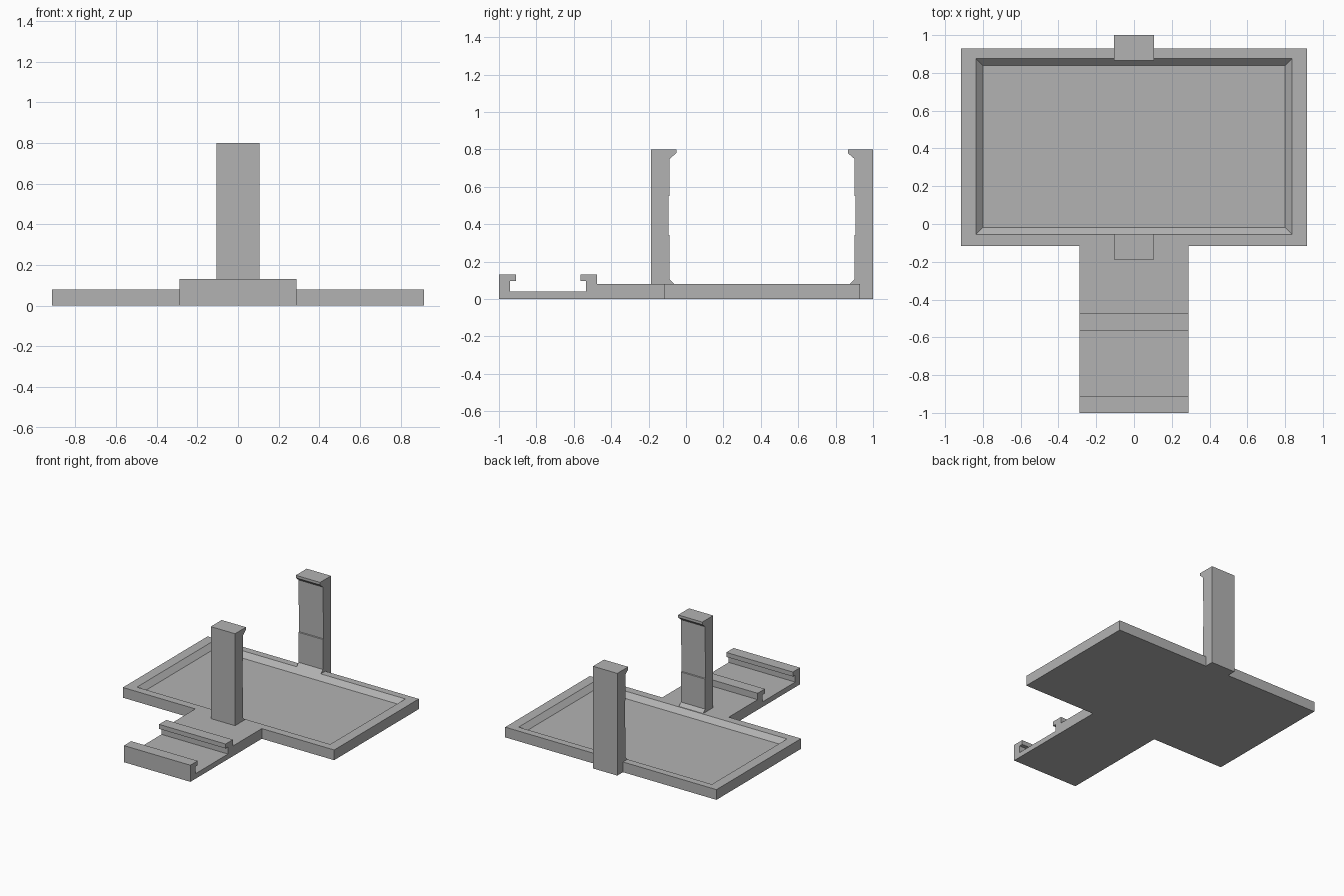
import bpy
import bmesh

cube = bpy.data.objects.get("Cube")
if cube:
    bpy.data.objects.remove(cube, do_unlink=True)

grey = bpy.data.materials.new("plain grey")
grey.use_nodes = True
colour = (0.45, 0.45, 0.45, 1)
grey.diffuse_color = colour
grey.node_tree.nodes["Principled BSDF"].inputs["Base Color"].default_value = colour


def finish(name, bm):
    bmesh.ops.recalc_face_normals(bm, faces=bm.faces[:])
    mesh = bpy.data.meshes.new(name)
    bm.to_mesh(mesh)
    bm.free()
    mesh.materials.append(grey)
    obj = bpy.data.objects.new(name, mesh)
    bpy.context.collection.objects.link(obj)
    return obj


def side_prism(name, profile, half_width):
    """Extrude a (y, z) profile across x."""
    bm = bmesh.new()
    face = bm.faces.new([bm.verts.new((-half_width, y, z)) for y, z in profile])
    moved = bmesh.ops.extrude_face_region(bm, geom=[face])["geom"]
    verts = [v for v in moved if isinstance(v, bmesh.types.BMVert)]
    bmesh.ops.translate(bm, verts=verts, vec=(2 * half_width, 0, 0))
    return finish(name, bm)


# Tray: stacked rectangular rings, from underside up over the rim to the recessed floor
bm = bmesh.new()
levels = [(0.915, -0.117, 0.93, 0), (0.915, -0.117, 0.93, 0.08),
          (0.837, -0.055, 0.875, 0.08), (0.80, -0.018, 0.838, 0.043)]
rings = []
for half, front, back, z in levels:
    corners = [(-half, front), (half, front), (half, back), (-half, back)]
    rings.append([bm.verts.new((x, y, z)) for x, y in corners])
for low, high in zip(rings, rings[1:]):
    for i in range(4):
        j = (i + 1) % 4
        bm.faces.new((low[i], low[j], high[j], high[i]))
bm.faces.new(rings[0])
bm.faces.new(rings[-1])
finish("tray", bm)

# Front arm with two overhanging rails around a slot
arm = [(-1, 0), (-1, 0.13), (-0.91, 0.13), (-0.91, 0.095), (-0.94, 0.095),
       (-0.94, 0.04), (-0.535, 0.04), (-0.535, 0.095), (-0.565, 0.095),
       (-0.565, 0.13), (-0.475, 0.13), (-0.475, 0.08), (-0.117, 0.08), (-0.117, 0)]
side_prism("rail_arm", arm, 0.288)

# Clip posts: depth inward from the outer face, height
clip = [(0, 0.8), (0.135, 0.8), (0.135, 0.78), (0.1, 0.75), (0.1, 0.553),
        (0.094, 0.55), (0.094, 0.343), (0.1, 0.34), (0.1, 0.105), (0.125, 0.08)]
front_foot = [(0, 0.08)]
back_foot = [(0.07, 0.08), (0.07, 0), (0, 0)]
side_prism("front_clip_post", [(d - 0.187, z) for d, z in clip + front_foot], 0.105)
side_prism("back_clip_post", [(1 - d, z) for d, z in clip + back_foot], 0.105)
